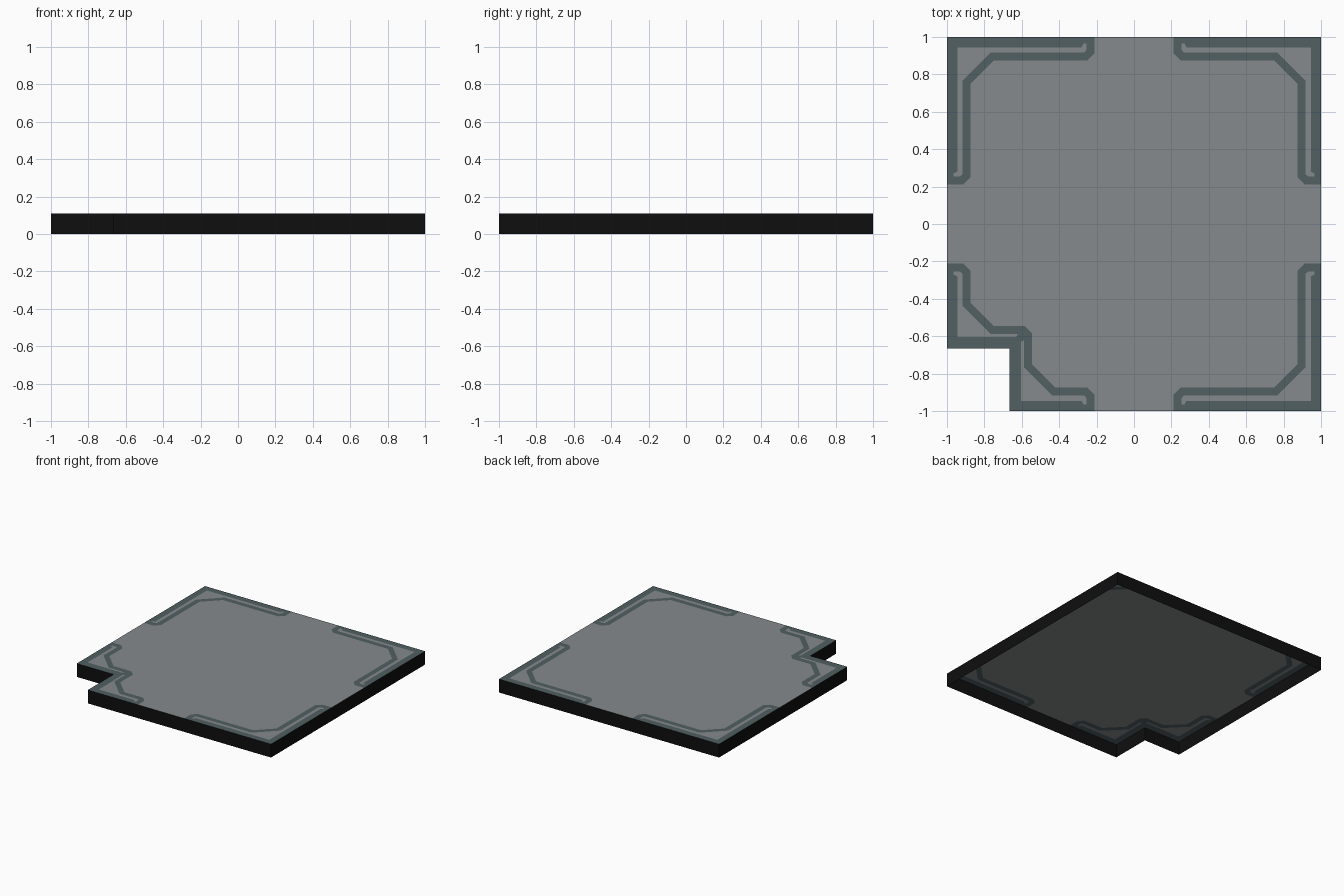
import bpy, bmesh
from mathutils import Vector
from mathutils.geometry import delaunay_2d_cdt

if "Cube" in bpy.data.objects:
    bpy.data.objects.remove(bpy.data.objects["Cube"])

H = 0.11      # slab height
N = -0.665    # notch corner


def material(name, rgb):
    m = bpy.data.materials.new(name)
    m.diffuse_color = (*rgb, 1)
    m.use_nodes = True
    m.node_tree.nodes["Principled BSDF"].inputs["Base Color"].default_value = m.diffuse_color
    return m


panel = material("panel_grey", (0.235, 0.255, 0.262))
trim = material("trim_slate", (0.082, 0.115, 0.122))
black = material("wall_black", (0.004, 0.0045, 0.004))


def mirrored(half):
    """Close a half profile across the x = y diagonal."""
    full = half + [(y, x) for x, y in reversed(half)]
    return [p for i, p in enumerate(full) if p != full[i - 1]]


def inside(p, poly):
    hit = False
    for i, (x1, y1) in enumerate(poly):
        x0, y0 = poly[i - 1]
        if (y0 > p.y) != (y1 > p.y) and p.x < x0 + (p.y - y0) * (x1 - x0) / (y1 - y0):
            hit = not hit
    return hit


def add_object(name, bm, mats):
    me = bpy.data.meshes.new(name)
    bm.to_mesh(me)
    bm.free()
    for m in mats:
        me.materials.append(m)
    ob = bpy.data.objects.new(name, me)
    bpy.context.collection.objects.link(ob)


# Slab outline with the notched corner
outline = [(1, -1), (1, 1), (-1, 1), (-1, N), (N, N), (N, -1)]

# Corner trim: dark bracket and the light channel inside it
bracket = [(1, 1), (0.21, 1), (0.21, 0.915), (0.25, 0.875), (0.75, 0.875)]
bracket = [bracket[0]] + bracket[1:] + [(y, x) for x, y in reversed(bracket[1:])]
channel = mirrored([(0.945, 0.945), (0.28, 0.945), (0.27, 0.965), (0.255, 0.965),
                    (0.255, 0.93), (0.265, 0.918), (0.765, 0.918)])

# Trim that steps around the notch
step = mirrored([(N, N), (-1, N), (-1, -0.21), (-0.915, -0.21), (-0.875, -0.25),
                 (-0.875, -0.42), (-0.75, -0.545), (-0.585, -0.545)])
step_channel = [(-0.945, -0.604), (-0.945, -0.28), (-0.965, -0.27), (-0.965, -0.255),
                (-0.93, -0.255), (-0.918, -0.265), (-0.918, -0.435), (-0.765, -0.588),
                (-0.62, -0.588), (-0.63, -0.604)]

darks, lights = [step], [step_channel, [(y, x) for x, y in step_channel]]
for sx, sy in ((1, 1), (-1, 1), (1, -1)):
    darks.append([(x * sx, y * sy) for x, y in bracket])
    lights.append([(x * sx, y * sy) for x, y in channel])

# Top sheet: one flat surface cut along all the trim lines
pts, edges = [], []
for loop in [outline] + darks + lights:
    s, n = len(pts), len(loop)
    pts += [Vector(p) for p in loop]
    edges += [(s + i, s + (i + 1) % n) for i in range(n)]
verts, _, tris, *_ = delaunay_2d_cdt(pts, edges, [], 0, 1e-5)
bm = bmesh.new()
bv = [bm.verts.new((v.x, v.y, H)) for v in verts]
for t in tris:
    c = sum((verts[i] for i in t), Vector((0, 0))) / len(t)
    if inside(c, outline):
        f = bm.faces.new([bv[i] for i in t])
        f.normal_update()
        if f.normal.z < 0:
            f.normal_flip()
        dark = any(inside(c, d) for d in darks) and not any(inside(c, l) for l in lights)
        f.material_index = int(dark)
bmesh.ops.delete(bm, geom=[v for v in bm.verts if not v.link_faces], context='VERTS')
add_object("floor_panel", bm, [panel, trim])

# Side walls, open underneath
bm = bmesh.new()
low = [bm.verts.new((x, y, 0)) for x, y in outline]
top = [bm.verts.new((x, y, H)) for x, y in outline]
for i in range(len(outline)):
    bm.faces.new((low[i - 1], low[i], top[i], top[i - 1]))
add_object("side_walls", bm, [black])
